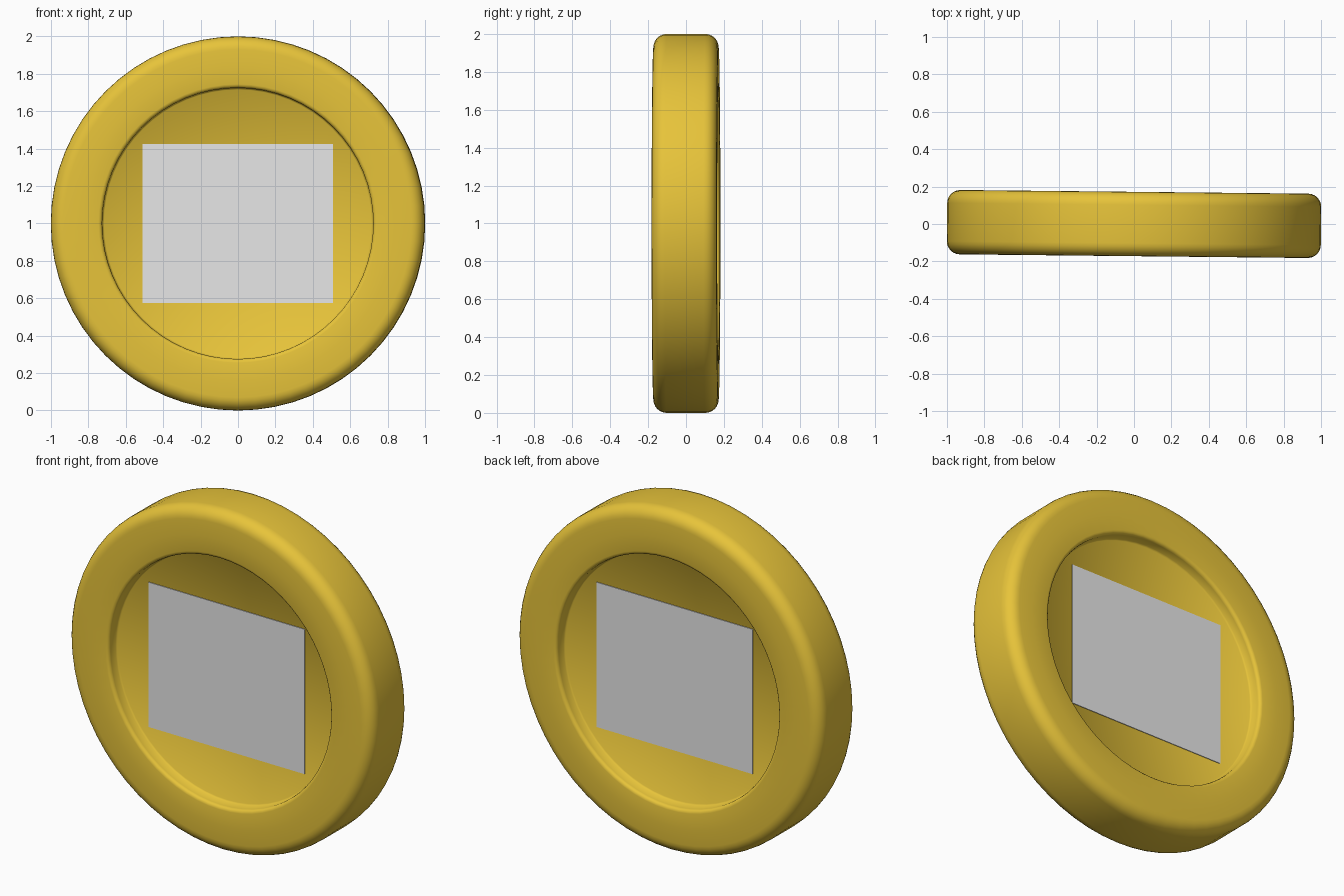
import bpy, bmesh, math
from mathutils import Matrix

if "Cube" in bpy.data.objects:
    bpy.data.objects.remove(bpy.data.objects["Cube"])

SEG = 64
HALF = 0.172        # half thickness at the rim
FLOOR = 0.10        # half thickness at the recessed disc
TURN = Matrix.Rotation(math.radians(-0.6), 4, 'Z')


def material(name, rgb):
    m = bpy.data.materials.new(name)
    m.diffuse_color = (*rgb, 1)
    m.use_nodes = True
    m.node_tree.nodes["Principled BSDF"].inputs["Base Color"].default_value = m.diffuse_color
    return m


def make_object(name, bm, mat):
    bm.transform(Matrix.Translation((0, 0, 1)) @ TURN)
    me = bpy.data.meshes.new(name)
    bm.to_mesh(me)
    bm.free()
    ob = bpy.data.objects.new(name, me)
    bpy.context.collection.objects.link(ob)
    me.materials.append(mat)
    return ob


def arc(cr, cy, rad, a0, a1, n):
    """Points (radius, depth) along a rounded corner."""
    return [(cr + rad * math.cos(math.radians(a0 + (a1 - a0) * i / n)),
             cy + rad * math.sin(math.radians(a0 + (a1 - a0) * i / n)))
            for i in range(n + 1)]


gold = material("gold", (0.80, 0.55, 0.042))
grey = material("light grey", (0.80, 0.80, 0.80))

# Coin body: half profile from disc centre to rim, mirrored, then revolved
half = [(0.0, FLOOR), (0.715, FLOOR), (0.724, FLOOR + 0.008)]
half += arc(0.745, HALF - 0.02, 0.02, 180, 90, 3)
half += [(0.84, HALF)]
half += arc(0.93, HALF - 0.07, 0.07, 90, 0, 6)
profile = half + [(r, -y) for r, y in reversed(half)]

bm = bmesh.new()
verts = [bm.verts.new((r, y, 0)) for r, y in profile]
edges = [bm.edges.new(p) for p in zip(verts, verts[1:])]
bmesh.ops.spin(bm, geom=verts + edges, cent=(0, 0, 0), axis=(0, 1, 0),
               angle=math.tau, steps=SEG, use_duplicate=False)
bmesh.ops.remove_doubles(bm, verts=bm.verts, dist=1e-4)
bmesh.ops.recalc_face_normals(bm, faces=bm.faces)
for f in bm.faces:
    f.smooth = True
make_object("coin_body", bm, gold)

# Flat rectangular plate on each recessed face
for name, side in (("front_plate", -1), ("back_plate", 1)):
    bm = bmesh.new()
    bmesh.ops.create_cube(bm, size=1)
    bm.transform(Matrix.Translation((0, side * (FLOOR + 0.002), 0))
                 @ Matrix.Diagonal((1.02, 0.004, 0.85, 1)))
    make_object(name, bm, grey)
